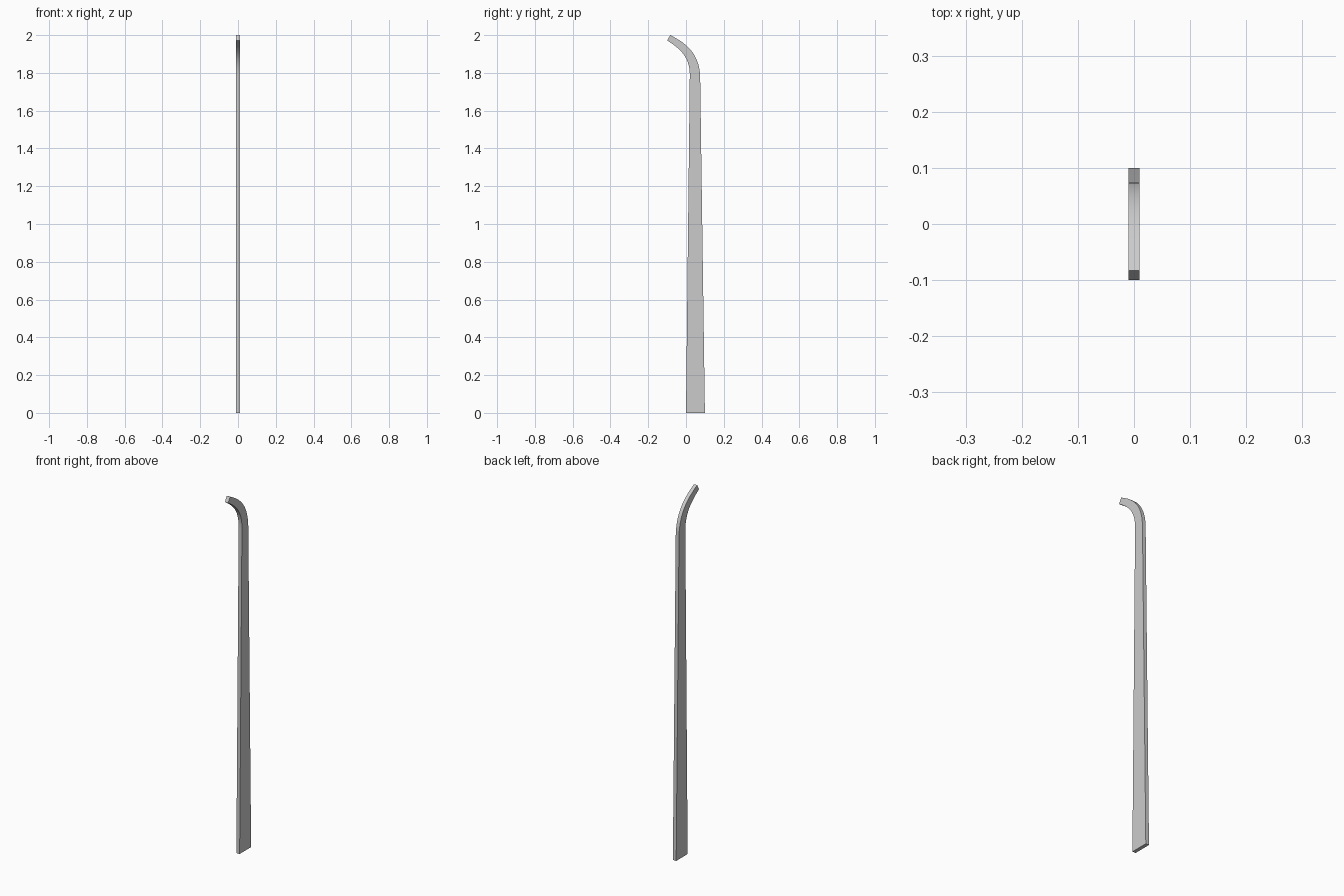
import bpy, bmesh
from mathutils import Vector

if "Cube" in bpy.data.objects:
    bpy.data.objects.remove(bpy.data.objects["Cube"])

HALF_X = 0.01      # half thickness of the flat bar
STEPS = 14         # segments along the bent tip

# Straight tapered shaft: (front, back) pairs of (y, z)
pairs = [(Vector((0.0, 0.0)), Vector((0.10, 0.0)))]

# Bent tip: Bezier centre line with tapering width
p0, p1, p2, p3 = (Vector(p) for p in
                  ((0.0475, 1.78), (0.047, 1.895), (-0.017, 1.943), (-0.0915, 1.986)))
for i in range(STEPS + 1):
    t = i / STEPS
    u = 1 - t
    c = u**3 * p0 + 3 * u*u*t * p1 + 3 * u*t*t * p2 + t**3 * p3
    d = (u*u * (p1 - p0) + 2*u*t * (p2 - p1) + t*t * (p3 - p2)).normalized()
    n = Vector((d.y, -d.x)) * (0.0275 * u + 0.0165 * t)
    pairs.append((c - n, c + n))

# Loft rectangular sections along the bar
bm = bmesh.new()
rings = []
for f, b in pairs:
    rings.append([bm.verts.new((x, p.x, p.y)) for x, p in
                  ((-HALF_X, f), (HALF_X, f), (HALF_X, b), (-HALF_X, b))])
for r, s in zip(rings, rings[1:]):
    for k in range(4):
        m = (k + 1) % 4
        bm.faces.new((r[k], r[m], s[m], s[k]))
bm.faces.new(rings[0][::-1])
bm.faces.new(rings[-1])
bmesh.ops.recalc_face_normals(bm, faces=bm.faces)

mesh = bpy.data.meshes.new("bent_bar")
bm.to_mesh(mesh)
bm.free()
bar = bpy.data.objects.new("bent_bar", mesh)
bpy.context.collection.objects.link(bar)
bpy.context.view_layer.objects.active = bar
bar.select_set(True)
bpy.ops.object.shade_smooth_by_angle()
